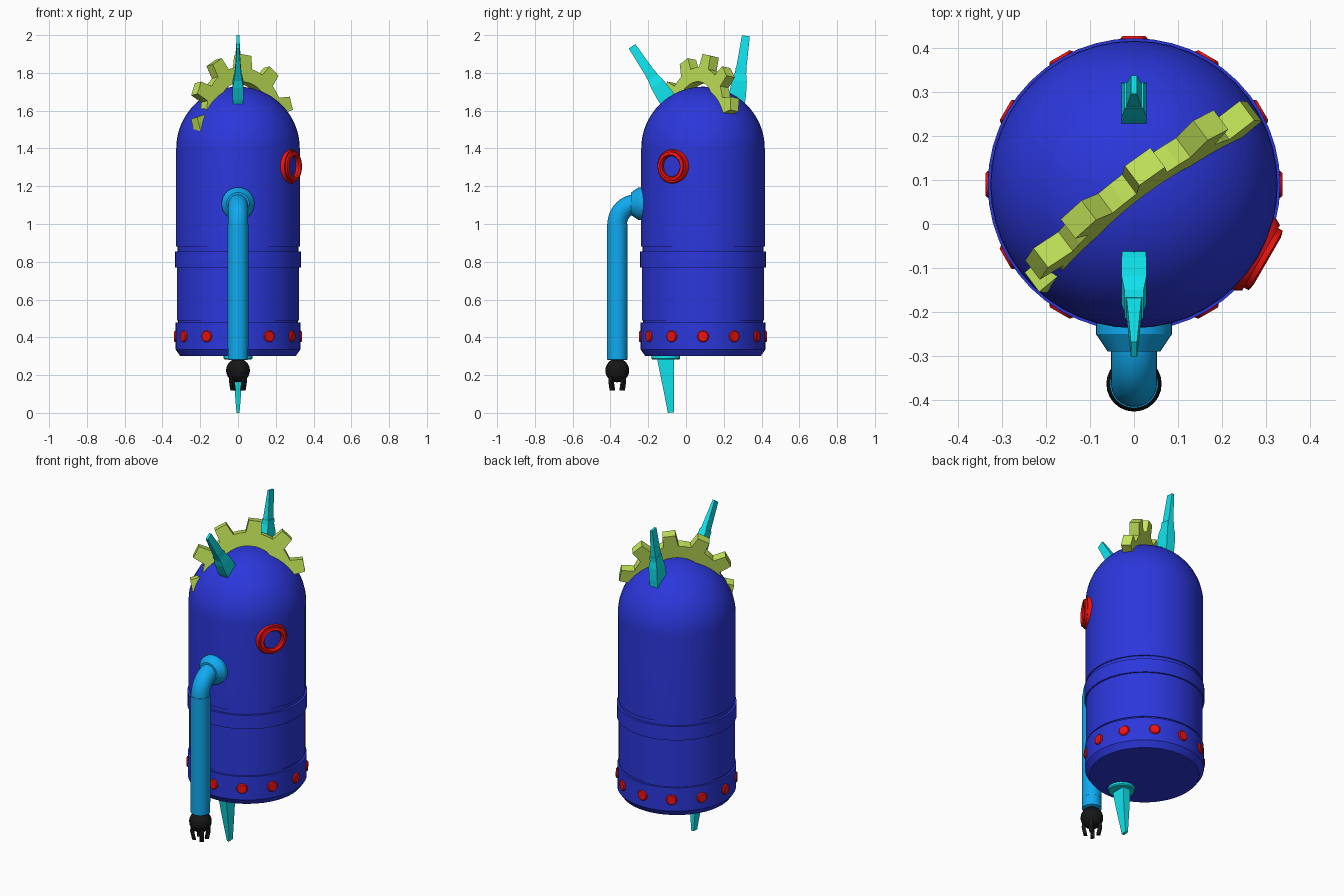
import bpy, bmesh
from math import sin, cos, pi, radians, sqrt
from mathutils import Vector, Matrix

if "Cube" in bpy.data.objects:
    bpy.data.objects.remove(bpy.data.objects["Cube"])


def material(name, rgb):
    m = bpy.data.materials.new(name)
    m.diffuse_color = (*rgb, 1)
    m.use_nodes = True
    m.node_tree.nodes["Principled BSDF"].inputs["Base Color"].default_value = m.diffuse_color
    return m


BLUE = material("blue", (0.024, 0.038, 0.71))
CYAN = material("cyan", (0.005, 0.8, 0.87))
PIPE = material("pipe_blue", (0.005, 0.4, 0.87))
GREEN = material("green", (0.55, 0.79, 0.10))
RED = material("red", (0.87, 0.006, 0.005))
BLACK = material("black", (0.008, 0.008, 0.008))


def loft(name, rings, mat, smooth=False, matrix=Matrix(), closed=False):
    """Skin equal-length rings of points; cap the ends unless closed."""
    bm = bmesh.new()
    vs = [[bm.verts.new(matrix @ Vector(p)) for p in r] for r in rings]
    n, k = len(vs[0]), len(vs)
    for i in range(k if closed else k - 1):
        a, b = vs[i], vs[(i + 1) % k]
        for j in range(n):
            bm.faces.new((a[j], a[(j + 1) % n], b[(j + 1) % n], b[j]))
    if not closed:
        bm.faces.new(vs[0])
        bm.faces.new(vs[-1])
    bmesh.ops.recalc_face_normals(bm, faces=bm.faces)
    me = bpy.data.meshes.new(name)
    bm.to_mesh(me)
    bm.free()
    me.materials.append(mat)
    ob = bpy.data.objects.new(name, me)
    bpy.context.collection.objects.link(ob)
    if smooth:
        bpy.ops.object.select_all(action='DESELECT')
        ob.select_set(True)
        bpy.context.view_layer.objects.active = ob
        bpy.ops.object.shade_smooth_by_angle(angle=radians(30))
    return ob


def frame(origin, direction):
    q = Vector(direction).to_track_quat('Z', 'Y')
    return Matrix.Translation(origin) @ q.to_matrix().to_4x4()


def lathe(name, profile, mat, matrix, seg=32, closed=False):
    rings = [[(r * cos(2 * pi * i / seg), r * sin(2 * pi * i / seg), z)
              for i in range(seg)] for r, z in profile]
    return loft(name, rings, mat, True, matrix, closed)


def spike(name, origin, direction, sections):
    """Rectangular sections (distance, half x, half depth) along an axis."""
    d = Vector(direction).normalized()
    x = Vector((1, 0, 0))
    y = d.cross(x)
    o = Vector(origin)
    rings = [[o + d * s + x * a * hx + y * b * hy
              for a, b in ((-1, -1), (1, -1), (1, 1), (-1, 1))]
             for s, hx, hy in sections]
    return loft(name, rings, CYAN)


CY = 0.09  # body axis in y
body_axis = Matrix.Translation((0, CY, 0))

# Body: chamfered base, raised bands, grooves and hemispherical dome
profile = [(0.305, 0.30), (0.33, 0.335), (0.33, 0.478), (0.318, 0.478),
           (0.318, 0.49), (0.324, 0.49), (0.324, 0.77), (0.333, 0.77),
           (0.333, 0.855), (0.32, 0.855), (0.32, 0.88), (0.327, 0.88)]
profile += [(0.327 * cos(a), 1.40 + 0.327 * sin(a))
            for a in (i * pi / 2 / 16 for i in range(16))]
profile.append((0.004, 1.727))
lathe("body", profile, BLUE, body_axis, 48)

# Rivets round the base
for i in range(12):
    a = i * pi / 6
    d = Vector((cos(a), sin(a), 0))
    lathe(f"rivet_{i + 1}", [(0.031, 0), (0.031, 0.022), (0.026, 0.028)], RED,
          frame(Vector((0, CY, 0.405)) + d * 0.31, d), 16)

# Porthole ring
d = Vector((cos(radians(-30)), sin(radians(-30)), 0))
lathe("porthole_ring",
      [(0.094, 0), (0.094, 0.022), (0.086, 0.036), (0.078, 0.036), (0.078, 0.048),
       (0.062, 0.052), (0.055, 0.042), (0.055, 0)], RED,
      frame(Vector((0, CY, 1.305)) + d * 0.298, d), 32, True)

# Arm: flange, elbow, tube, cuff
AY, AZ, BEND = -0.364, 1.107, 0.107
lathe("arm_flange", [(0.087, 0), (0.087, 0.065), (0.06, 0.105), (0.05, 0.105)], PIPE,
      frame((0, -0.185, AZ), (0, -1, 0)))
elbow = []
for k in range(11):
    a = pi / 2 * k / 10
    rad = Vector((0, -cos(a), sin(a)))
    c = Vector((0, AY + BEND, AZ - BEND)) + rad * BEND
    elbow.append([c + rad * 0.052 * cos(t) + Vector((1, 0, 0)) * 0.052 * sin(t)
                  for t in (2 * pi * i / 32 for i in range(32))])
loft("arm_elbow", elbow, PIPE, True)
arm_axis = Matrix.Translation((0, AY, 0))
lathe("arm_tube", [(0.055, 0.345), (0.055, 1.0)], PIPE, arm_axis)
lathe("arm_cuff", [(0.048, 0.28), (0.054, 0.283), (0.054, 0.345)], PIPE, arm_axis)

# Hand: ball with four prongs
lathe("hand_ball", [(max(0.063 * sin(a), 0.002), 0.225 - 0.063 * cos(a))
                    for a in (i * pi / 16 for i in range(17))], BLACK, arm_axis, 24)
for i in range(4):
    a = pi / 4 + i * pi / 2
    m = arm_axis @ Matrix.Rotation(a, 4, 'Z')
    rings = [[(r + sx * 0.01, sy * 0.011, z)
              for sx, sy in ((-1, -1), (1, -1), (1, 1), (-1, 1))]
             for r, z in ((0.042, 0.21), (0.046, 0.165), (0.036, 0.118))]
    loft(f"hand_prong_{i + 1}", rings, BLACK, False, m)

# Leg with mounting disc
lathe("leg_disc", [(0.07, 0.282), (0.076, 0.288), (0.076, 0.305)], CYAN,
      Matrix.Translation((0, -0.107, 0)), 24)
spike("leg", (0, -0.109, 0.30), (0, 0.03, -0.30),
      [(0, 0.026, 0.046), (0.09, 0.023, 0.037), (0.2, 0.016, 0.026), (0.30, 0.008, 0.017)])

# Antennas on the dome
shape = [(0, 0.026, 0.045), (0.06, 0.028, 0.045), (0.13, 0.028, 0.039),
         (0.17, 0.022, 0.03), (0.2, 0.022, 0.029), (0.2, 0.017, 0.027),
         (0.37, 0.007, 0.021)]
spike("antenna_back", (0, 0.265, 1.63), (0, 0.052, 0.366), shape)
spike("antenna_front", (0, -0.08, 1.633), (0, -0.555, 0.83), shape)

# Crest: tilted gear half sunk in the dome
U = Vector((0.8, 0.6, 0))
N = Vector((-0.6, 0.8, 0))
W = (N * 0.17 + Vector((0, 0, 1))).normalized()
T = U.cross(W)
C = Vector((0, CY, 1.58)) - N * 0.035
outline = []
for k in range(10):
    a = radians(82 + 36 * k)
    for r, half in ((0.25, -0.043), (0.32, -0.036), (0.32, 0.036), (0.25, 0.043)):
        h = half
        f = sqrt(r * r - h * h)
        outline.append((f * cos(a) - h * sin(a), f * sin(a) + h * cos(a)))
    outline.append((0.25 * cos(a + pi / 10), 0.25 * sin(a + pi / 10)))
inner = [Vector(p).normalized() * 0.172 for p in outline]


def gear_ring(points, offset):
    return [C + U * p[0] + W * p[1] + T * offset for p in points]


loft("gear_crest", [gear_ring(outline, -0.028), gear_ring(outline, 0.028),
                    gear_ring(inner, 0.028), gear_ring(inner, -0.028)],
     GREEN, closed=True)
